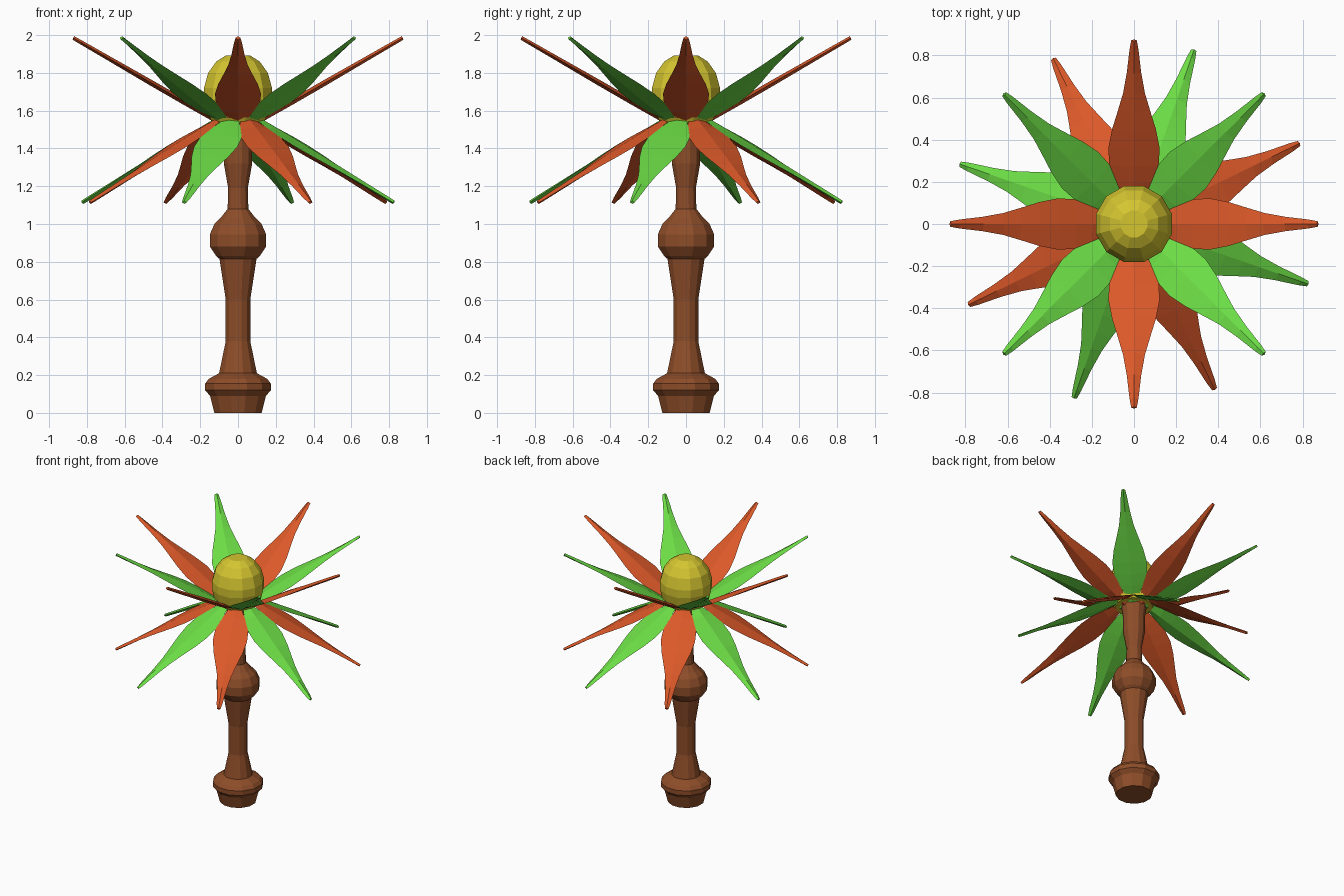
import bpy
from math import cos, sin, pi, radians

if "Cube" in bpy.data.objects:
    bpy.data.objects.remove(bpy.data.objects["Cube"])

SIDES = 12


def material(name, rgb):
    m = bpy.data.materials.new(name)
    m.diffuse_color = (*rgb, 1)
    m.use_nodes = True
    m.node_tree.nodes["Principled BSDF"].inputs["Base Color"].default_value = m.diffuse_color
    return m


def mesh_object(name, verts, faces, mat):
    me = bpy.data.meshes.new(name)
    me.from_pydata(verts, [], faces)
    me.materials.append(mat)
    ob = bpy.data.objects.new(name, me)
    bpy.context.collection.objects.link(ob)
    return ob


def loft(name, rings, mat):
    """Skin a stack of equal-length rings and cap both ends."""
    n = len(rings[0])
    verts = [v for ring in rings for v in ring]
    faces = [(k * n + i, k * n + (i + 1) % n, (k + 1) * n + (i + 1) % n, (k + 1) * n + i)
             for k in range(len(rings) - 1) for i in range(n)]
    faces.append(tuple(reversed(range(n))))
    faces.append(tuple(range(len(verts) - n, len(verts))))
    return mesh_object(name, verts, faces, mat)


def lathe(name, profile, mat):
    """Turn (apothem, z) points; flats face the axes."""
    k = 1 / cos(pi / SIDES)
    rings = [[(r * k * cos(2 * pi * (i + .5) / SIDES), r * k * sin(2 * pi * (i + .5) / SIDES), z)
              for i in range(SIDES)] for r, z in profile]
    return loft(name, rings, mat)


brown = material("bark", (0.27, 0.075, 0.022))
orange = material("orange_leaf", (0.72, 0.10, 0.022))
green = material("green_leaf", (0.15, 0.72, 0.06))
yellow = material("yellow_bud", (0.66, 0.56, 0.03))

# Turned stem with foot ring and knob
lathe("stem", [(.125, 0), (.148, .09), (.174, .12), (.174, .155), (.155, .18), (.10, .21),
               (.065, .38), (.065, .60), (.098, .815), (.115, .83), (.149, .88), (.149, .945),
               (.125, 1.0), (.09, 1.035), (.055, 1.08), (.052, 1.19), (.075, 1.32),
               (.075, 1.44), (.09, 1.55)], brown)

# Domed bud
lathe("bud", [(.13, 1.53), (.165, 1.59), (.18, 1.66), (.18, 1.72), (.158, 1.80),
              (.115, 1.86), (.063, 1.893)], yellow)

# Pointed leaf outline: radius, half width, half thickness at the midrib
LEAF = [(.02, .02, .012), (.12, .045, .013), (.20, .085, .014), (.28, .117, .015),
        (.36, .122, .015), (.45, .104, .015), (.54, .076, .014), (.62, .052, .013),
        (.72, .034, .012), (.83, .021, .011), (.872, .013, .010)]


def leaf(name, angle, z0, slope, mat):
    rings = [[(r, w, 0), (r, 0, t), (r, -w, 0), (r, 0, -t)] for r, w, t in LEAF]
    ca, sa, tilt = cos(angle), sin(angle), sin(slope) / cos(slope)
    placed = []
    for ring in rings:
        pts = []
        for r, y, h in ring:
            x = r - h * sin(slope)
            z = z0 + r * tilt + h * cos(slope)
            pts.append((x * ca - y * sa, x * sa + y * ca, z))
        placed.append(list(reversed(pts)))
    return loft(name, placed, mat)


# Rising and drooping whorls, alternating colours
for i in range(8):
    mat = green if i % 2 else orange
    leaf(f"upper_leaf_{i + 1}", radians(45 * i), 1.482, radians(30), mat)
    leaf(f"lower_leaf_{i + 1}", radians(26 + 45 * i), 1.618, radians(-30), mat)
